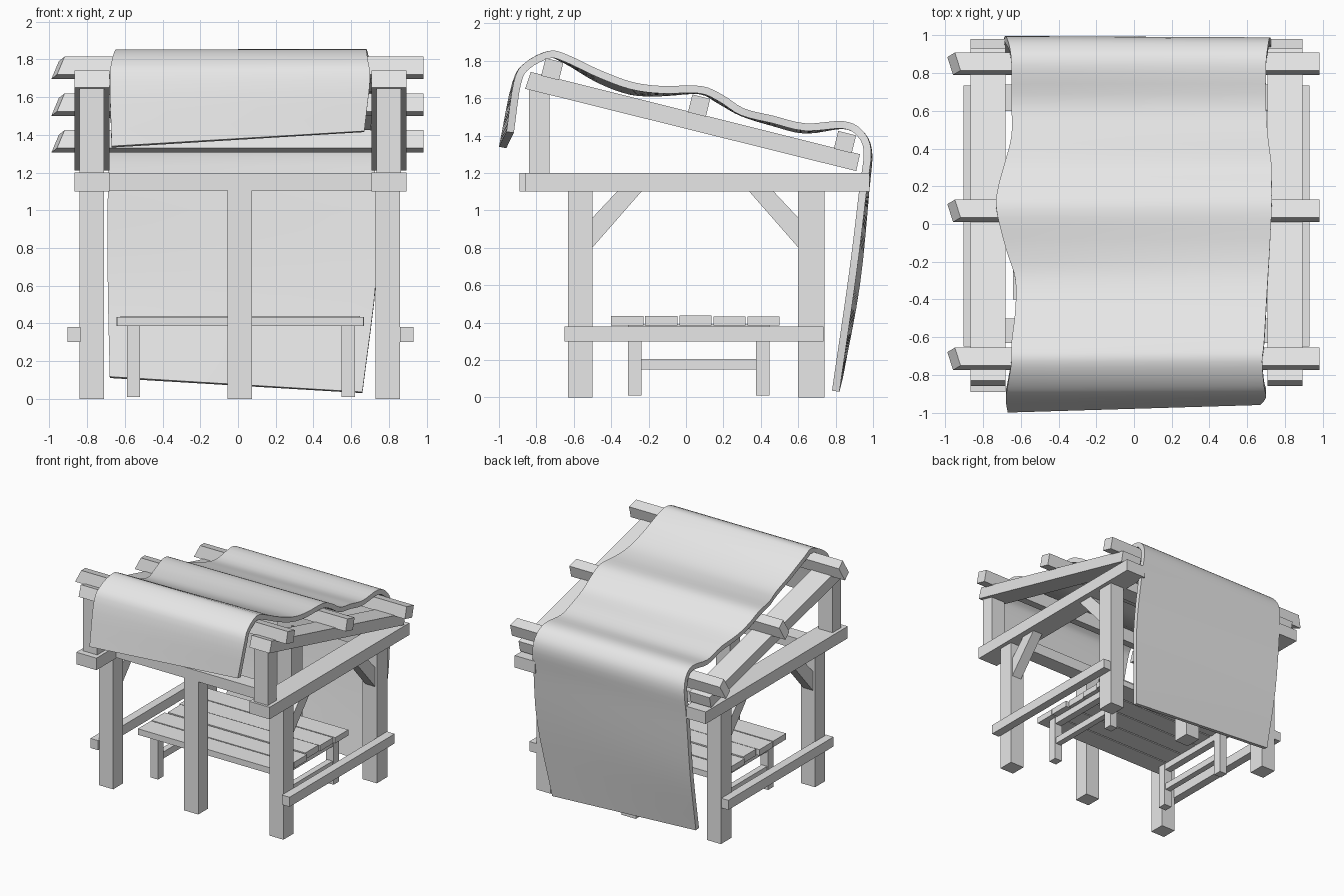
import bpy
import math
import random
from mathutils import Vector, Matrix

random.seed(4)
cube = bpy.data.objects.get("Cube")
if cube:
    bpy.data.objects.remove(cube, do_unlink=True)

grey = bpy.data.materials.new("plain grey")
grey.use_nodes = True
grey.diffuse_color = (0.8, 0.8, 0.8, 1)
grey.node_tree.nodes["Principled BSDF"].inputs["Base Color"].default_value = grey.diffuse_color


def make(name, verts, faces):
    mesh = bpy.data.meshes.new(name)
    mesh.from_pydata(verts, [], faces)
    mesh.update()
    mesh.materials.append(grey)
    obj = bpy.data.objects.new(name, mesh)
    bpy.context.scene.collection.objects.link(obj)
    return obj


def prism(name, outline, x0, x1):
    """Extrude a counter-clockwise (y, z) outline from x0 to x1."""
    n = len(outline)
    verts = [(x, y, z) for x in (x0, x1) for y, z in outline]
    faces = [tuple(reversed(range(n))), tuple(range(n, 2 * n))]
    for i in range(n):
        j = (i + 1) % n
        faces.append((i, j, n + j, n + i))
    return make(name, verts, faces)


def box(name, x0, x1, y0, y1, z0, z1):
    return prism(name, [(y0, z0), (y1, z0), (y1, z1), (y0, z1)], x0, x1)


# Main posts and the cross beams they carry
for row, y0, y1 in (("front", -.63, -.5), ("back", .6, .74)):
    for side, x in (("right", -.775), ("middle", .01), ("left", .795)):
        box(f"{row}_{side}_post", x - .065, x + .065, y0, y1, 0, 1.12)
    box(f"{row}_cross_beam", -.76, .78, y0, y1, 1.105, 1.195)

# Side frames: beams, rails, braces, short posts and sloping rafters
for side, x, shift in (("right", -.775, -.03), ("left", .8, 0)):
    out = math.copysign(1, x)
    box(f"{side}_side_beam", x - .093, x + .093, -.86 + shift, .98, 1.1, 1.2)
    rail = sorted((x + out * .06, x + out * .13))
    box(f"{side}_lower_rail", *rail, -.65, .735, .3, .38)
    box(f"{side}_short_post", x - .065, x + .065, -.84, -.73, 1.19, 1.7)
    prism(f"{side}_rafter", [(-.86, 1.65), (.91, 1.21), (.93, 1.3), (-.83, 1.74)],
          x - .093, x + .093)
    prism(f"{side}_front_brace", [(-.51, .79), (-.23, 1.11), (-.36, 1.11), (-.51, .95)],
          x - .045, x + .045)
    prism(f"{side}_back_brace", [(.61, .79), (.61, .95), (.46, 1.11), (.33, 1.11)],
          x - .045, x + .045)

# Purlins across the rafters, with a slanted cut at one end
tilt = Matrix.Rotation(math.radians(-14), 4, "X")
for name, y, z in (("front", -.715, 1.755), ("middle", .07, 1.56), ("back", .85, 1.365)):
    corners = [tilt @ Vector((0, a * .049, b * .049))
               for a, b in ((-1, -1), (1, -1), (1, 1), (-1, 1))]
    purlin = prism(f"{name}_purlin", [(y + c.y, z + c.z) for c in corners], -.99, .985)
    for vert, cut in zip(purlin.data.vertices, (.03, 0, .04, .07)):
        vert.co.x += cut

# Low table: planks, legs and stretchers
for i in range(5):
    y = -.4 + i * .182
    box(f"table_plank_{i + 1}", -.65 + random.uniform(0, .03), .67 - random.uniform(0, .03),
        y, y + .172, .385, .435 + random.uniform(-.004, .006))
for side, x in (("right", -.555), ("left", .585)):
    for row, y in (("front", -.275), ("back", .41)):
        box(f"table_{row}_{side}_leg", x - .035, x + .035, y - .036, y + .036, .01, .39)
    box(f"table_{side}_stretcher", x - .025, x + .025, -.25, .38, .15, .205)
    box(f"table_{side}_bearer", x - .03, x + .03, -.31, .445, .33, .39)

# Draped cloth: its two side edges as (x, y, z), running front to back
left_edge = [
    (.67, -.96, 1.42), (.7, -.92, 1.69), (.69, -.86, 1.79), (.68, -.73, 1.853),
    (.69, -.63, 1.83), (.7, -.46, 1.75), (.71, -.29, 1.687), (.72, -.13, 1.665),
    (.73, .08, 1.665), (.73, .2, 1.615), (.73, .31, 1.545), (.71, .47, 1.505),
    (.7, .64, 1.465), (.7, .84, 1.477), (.71, .94, 1.43), (.72, .99, 1.32),
    (.73, .965, 1.1), (.735, .91, .65), (.66, .82, .03)]
right_edge = [
    (-.67, -1, 1.34), (-.68, -.93, 1.68), (-.67, -.86, 1.79), (-.65, -.73, 1.853),
    (-.65, -.63, 1.82), (-.63, -.46, 1.72), (-.63, -.29, 1.657), (-.68, -.13, 1.65),
    (-.73, .08, 1.66), (-.72, .2, 1.6), (-.69, .31, 1.54), (-.65, .47, 1.49),
    (-.65, .64, 1.45), (-.65, .84, 1.475), (-.66, .94, 1.43), (-.68, .995, 1.32),
    (-.69, .98, 1.1), (-.69, .93, .6), (-.68, .84, .11)]


def smooth_path(points, steps=4):
    """Catmull-Rom curve through the points."""
    pts = [Vector(p) for p in points]
    pts = [2 * pts[0] - pts[1]] + pts + [2 * pts[-1] - pts[-2]]
    path = []
    for a, b, c, d in zip(pts, pts[1:], pts[2:], pts[3:]):
        for k in range(steps):
            t = k / steps
            path.append(b + (c - a) * t / 2 + (2 * a - 5 * b + 4 * c - d) * t * t / 2
                        + (3 * b - a - 3 * c + d) * t ** 3 / 2)
    return path + [pts[-2]]


columns = 7
verts = []
for r, l in zip(smooth_path(right_edge), smooth_path(left_edge)):
    verts += [r.lerp(l, k / (columns - 1)) for k in range(columns)]
faces = []
for i in range(len(verts) // columns - 1):
    for k in range(columns - 1):
        a = i * columns + k
        faces.append((a, a + 1, a + 1 + columns, a + columns))
cloth = make("draped_cloth", verts, faces)
solid = cloth.modifiers.new("thickness", "SOLIDIFY")
solid.thickness = .04
solid.offset = -1
bpy.ops.object.select_all(action="DESELECT")
cloth.select_set(True)
bpy.context.view_layer.objects.active = cloth
bpy.ops.object.modifier_apply(modifier=solid.name)
bpy.ops.object.shade_smooth_by_angle(angle=math.radians(40))
